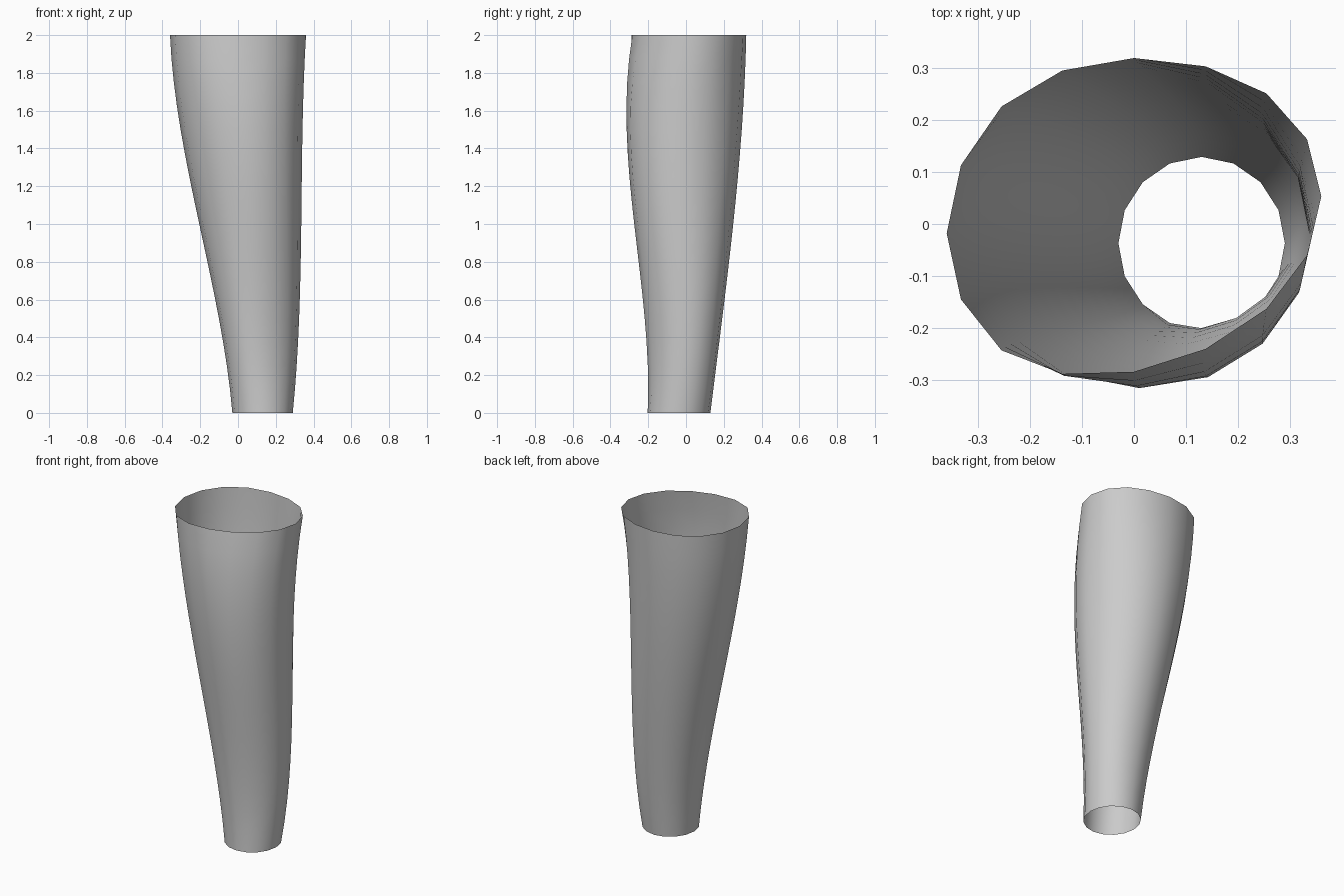
import bpy, bmesh, math

if "Cube" in bpy.data.objects:
    bpy.data.objects.remove(bpy.data.objects["Cube"])

SIDES, ROWS = 16, 16


def ellipse(cx, cy, rx, ry):
    return [(cx + rx * math.cos(math.tau * i / SIDES),
             cy + ry * math.sin(math.tau * i / SIDES)) for i in range(SIDES)]


# Slightly skewed rim, counter-clockwise from +x
rim_y = [0.053, 0.163, 0.251, 0.303, 0.319, 0.295, 0.226, 0.113,
         -0.018, -0.145, -0.243, -0.288, -0.284, -0.24, -0.163, -0.06]
rim = [(0.36 * math.cos(math.tau * i / SIDES), y) for i, y in enumerate(rim_y)]

# Key cross-sections by height
sections = {
    0.0: ellipse(0.13, -0.037, 0.16, 0.166),
    1.0: ellipse(0.065, -0.012, 0.27, 0.262),
    1.65: ellipse(0.009, -0.005, 0.336, 0.31),
    2.0: rim,
}


def section_at(z):
    """Smooth polynomial blend of the key cross-sections."""
    weights = {a: math.prod((z - b) / (a - b) for b in sections if b != a)
               for a in sections}
    return [tuple(sum(w * sections[a][i][k] for a, w in weights.items())
                  for k in (0, 1)) for i in range(SIDES)]


# Open tapered tube lofted through the sections
bm = bmesh.new()
rings = []
for r in range(ROWS + 1):
    z = 2.0 * r / ROWS
    rings.append([bm.verts.new((x, y, z)) for x, y in section_at(z)])
for lo, hi in zip(rings, rings[1:]):
    for i in range(SIDES):
        j = (i + 1) % SIDES
        bm.faces.new((lo[i], lo[j], hi[j], hi[i])).smooth = True

mesh = bpy.data.meshes.new("tapered_tube")
bm.to_mesh(mesh)
bm.free()
tube = bpy.data.objects.new("tapered_tube", mesh)
bpy.context.collection.objects.link(tube)
